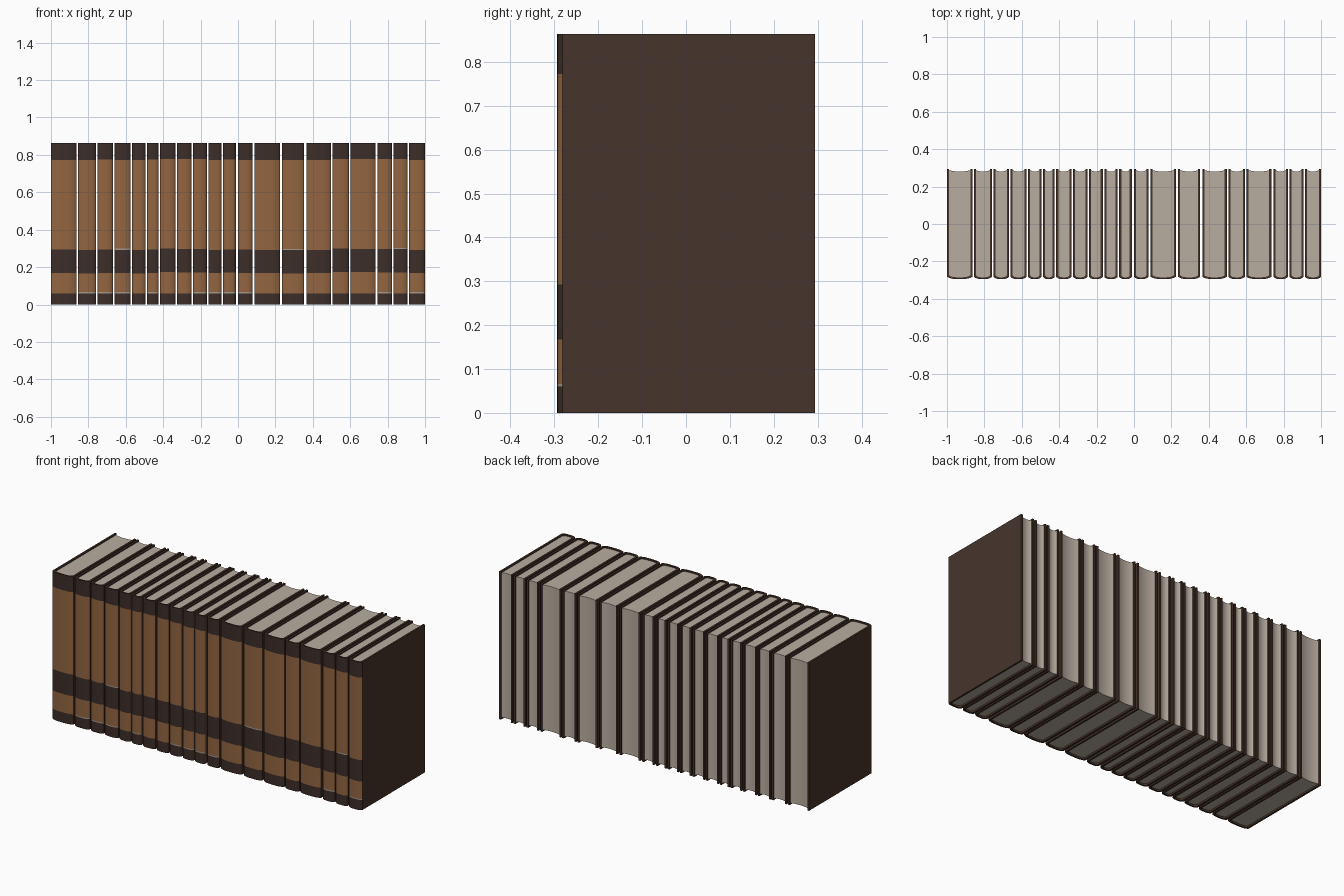
import bpy, bmesh, math, random

cube = bpy.data.objects.get("Cube")
if cube:
    bpy.data.objects.remove(cube, do_unlink=True)
random.seed(4)

HEIGHT, FRONT, BACK = 0.863, -0.294, 0.294
BOARD, SAG, SEGMENTS = 0.011, 0.012, 10


def material(name, r, g, b):
    mat = bpy.data.materials.new(name)
    mat.use_nodes = True
    mat.diffuse_color = (r, g, b, 1)
    mat.node_tree.nodes["Principled BSDF"].inputs["Base Color"].default_value = (r, g, b, 1)
    return mat


leather = material("dark brown leather", 0.062, 0.034, 0.024)
tan = material("tan leather", 0.29, 0.13, 0.052)
band = material("charcoal brown band", 0.045, 0.027, 0.022)
paper = material("aged paper", 0.48, 0.42, 0.35)
pale = material("pale trim line", 0.38, 0.31, 0.24)


def arc(x0, x1, y_mid, y_edge, power):
    """Shallow curve from x0 to x1 that is at y_mid in the centre."""
    points = []
    for i in range(SEGMENTS + 1):
        t = -math.cos(math.pi * i / SEGMENTS)
        points.append(((x0 + x1) / 2 + t * (x1 - x0) / 2,
                       y_mid + (y_edge - y_mid) * abs(t) ** power))
    return points


def extrude_profile(name, profile, levels, materials, rule):
    """Stack one closed outline at several heights; rule picks each face's material."""
    bm = bmesh.new()
    rings = [[bm.verts.new((x, y, z)) for x, y in profile] for z in levels]
    bm.faces.new(rings[0][::-1])
    bm.faces.new(rings[-1])
    n = len(profile)
    for low, high in zip(rings, rings[1:]):
        for i in range(n):
            j = (i + 1) % n
            face = bm.faces.new((low[i], low[j], high[j], high[i]))
            face.material_index = rule(i, (low[0].co.z + high[0].co.z) / 2)
    bmesh.ops.recalc_face_normals(bm, faces=bm.faces)
    mesh = bpy.data.meshes.new(name)
    bm.to_mesh(mesh)
    bm.free()
    for mat in materials:
        mesh.materials.append(mat)
    obj = bpy.data.objects.new(name, mesh)
    bpy.context.collection.objects.link(obj)
    bpy.ops.object.select_all(action='DESELECT')
    obj.select_set(True)
    bpy.context.view_layer.objects.active = obj
    bpy.ops.object.shade_smooth_by_angle(angle=math.radians(40))


def make_book(index, x0, x1, low_line, high_line):
    # Cover: two boards joined by a rounded spine
    outer = arc(x0, x1, FRONT, FRONT + SAG, 4)
    inner = arc(x0 + BOARD, x1 - BOARD, FRONT + 0.009, FRONT + SAG + 0.008, 4)
    profile = ([(x0, BACK)] + outer + [(x1, BACK), (x1 - BOARD, BACK)]
               + inner[::-1] + [(x0 + BOARD, BACK)])
    shift = random.uniform(-0.004, 0.004)
    low, mid, high, top = 0.06, 0.17 + shift, 0.295 + shift, 0.775 + shift
    line = 0.006

    def paint(i, z):
        if not 1 <= i <= SEGMENTS:
            return 0
        if low_line and low < z < low + line or high_line and high < z < high + line:
            return 3
        return 1 if low < z < mid or high < z < top else 2

    extrude_profile(f"book_cover_{index}", profile,
                    [0, low, low + line, mid, high, high + line, top, HEIGHT],
                    [leather, tan, band, pale], paint)

    # Pages: block with a hollow fore edge, set in from the boards
    front = arc(x0 + BOARD, x1 - BOARD, FRONT + 0.008, FRONT + SAG + 0.007, 4)
    fore = arc(x0 + BOARD, x1 - BOARD, BACK - 0.014, BACK - 0.006, 2)
    extrude_profile(f"book_pages_{index}", front + fore[::-1],
                    [0.01, HEIGHT - 0.008], [paper], lambda i, z: 0)


# Row of books, split at these places
splits = [-1, -.86, -.755, -.665, -.57, -.49, -.42, -.33, -.245, -.163, -.083,
          -.006, .083, .23, .36, .50, .597, .74, .827, .91, 1]
wide_gaps = {11, 12, 13, 14, 17}
low_lines = {1, 2, 3, 5, 8, 9, 10, 11, 17, 19}
high_lines = {3, 13, 18}


def half_gap(i):
    if i in (0, len(splits) - 1):
        return 0
    return 0.006 if i in wide_gaps else 0.004


for k in range(len(splits) - 1):
    make_book(k + 1, splits[k] + half_gap(k), splits[k + 1] - half_gap(k + 1),
              k in low_lines, k in high_lines)
